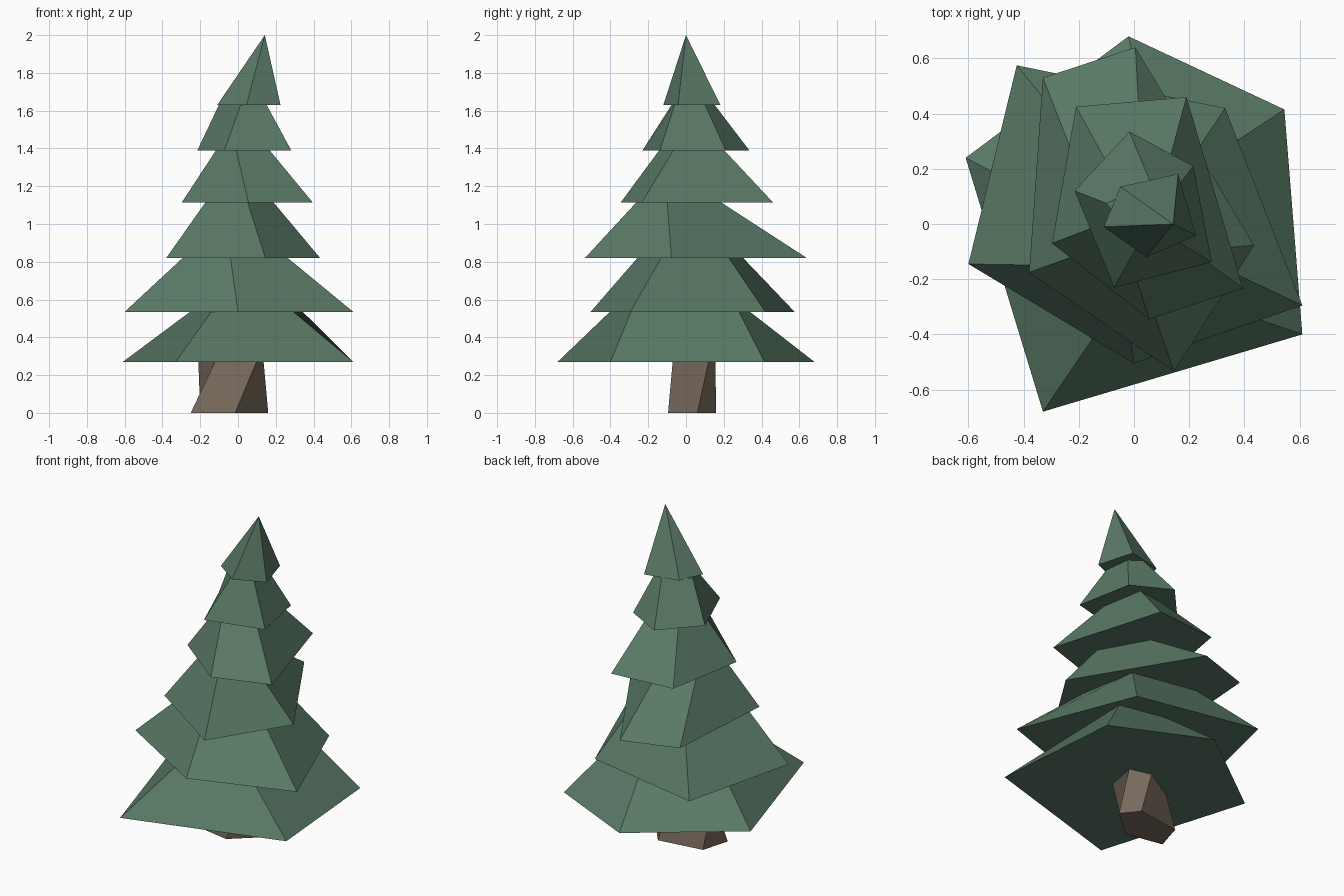
import bpy
import bmesh


def material(name, color):
    mat = bpy.data.materials.new(name)
    mat.diffuse_color = (*color, 1)
    return mat


def tapered_part(name, mat, z0, z1, low, high):
    """Flat-faced five-sided section from ring low to ring high (one point = apex)."""
    bm = bmesh.new()
    a = [bm.verts.new((x, y, z0)) for x, y in low]
    b = [bm.verts.new((x, y, z1)) for x, y in high]
    bm.faces.new(a[::-1])
    for i in range(len(a)):
        j = (i + 1) % len(a)
        if len(b) == 1:
            bm.faces.new((a[i], a[j], b[0]))
        else:
            bm.faces.new((a[i], a[j], b[j], b[i]))
    if len(b) > 1:
        bm.faces.new(b)
    bmesh.ops.recalc_face_normals(bm, faces=bm.faces)
    mesh = bpy.data.meshes.new(name)
    bm.to_mesh(mesh)
    bm.free()
    mesh.materials.append(mat)
    obj = bpy.data.objects.new(name, mesh)
    bpy.context.collection.objects.link(obj)
    return obj


bark = material("bark", (0.20, 0.155, 0.115))
needles = material("needles", (0.10, 0.19, 0.13))

# Trunk, slightly twisted
tapered_part("trunk", bark, 0, 0.275,
             [(-0.25, -0.05), (-0.015, -0.095), (0.16, 0.06), (0.08, 0.16), (-0.2, 0.12)],
             [(-0.12, -0.07), (0.10, -0.07), (0.135, 0.12), (0.0, 0.155), (-0.21, 0.03)])

# Branch tiers from the bottom up, each counter-clockwise
tapered_part("branch_tier_1", needles, 0.27, 0.538,
             [(-0.33, -0.68), (0.61, -0.40), (0.545, 0.415), (-0.02, 0.68), (-0.61, 0.24)],
             [(-0.14, -0.40), (0.29, -0.29), (0.34, 0.28), (0.06, 0.335), (-0.25, 0.05)])
tapered_part("branch_tier_2", needles, 0.535, 0.823,
             [(-0.6, -0.145), (0.0, -0.505), (0.61, -0.295), (0.33, 0.42), (-0.425, 0.575)],
             [(-0.29, -0.15), (-0.04, -0.255), (0.26, -0.13), (0.2, 0.225), (-0.2, 0.30)])
tapered_part("branch_tier_3", needles, 0.82, 1.118,
             [(-0.38, -0.175), (0.145, -0.535), (0.435, -0.077), (0.005, 0.64), (-0.33, 0.53)],
             [(-0.17, -0.10), (0.05, -0.26), (0.185, -0.10), (0.03, 0.18), (-0.17, 0.12)])
tapered_part("branch_tier_4", needles, 1.115, 1.393,
             [(-0.297, -0.07), (0.055, -0.345), (0.395, -0.233), (0.19, 0.46), (-0.21, 0.425)],
             [(-0.115, 0.0), (-0.01, -0.14), (0.165, -0.065), (0.12, 0.20), (-0.07, 0.17)])
tapered_part("branch_tier_5", needles, 1.39, 1.633,
             [(-0.215, 0.12), (-0.072, -0.23), (0.282, -0.138), (0.215, 0.21), (-0.017, 0.335)],
             [(-0.10, 0.075), (0.015, -0.075), (0.15, -0.06), (0.13, 0.10), (0.06, 0.15)])
# Pointed top
tapered_part("tree_top", needles, 1.63, 2.0,
             [(-0.11, -0.01), (0.045, -0.12), (0.225, -0.042), (0.16, 0.182), (-0.05, 0.135)],
             [(0.142, 0.0)])
